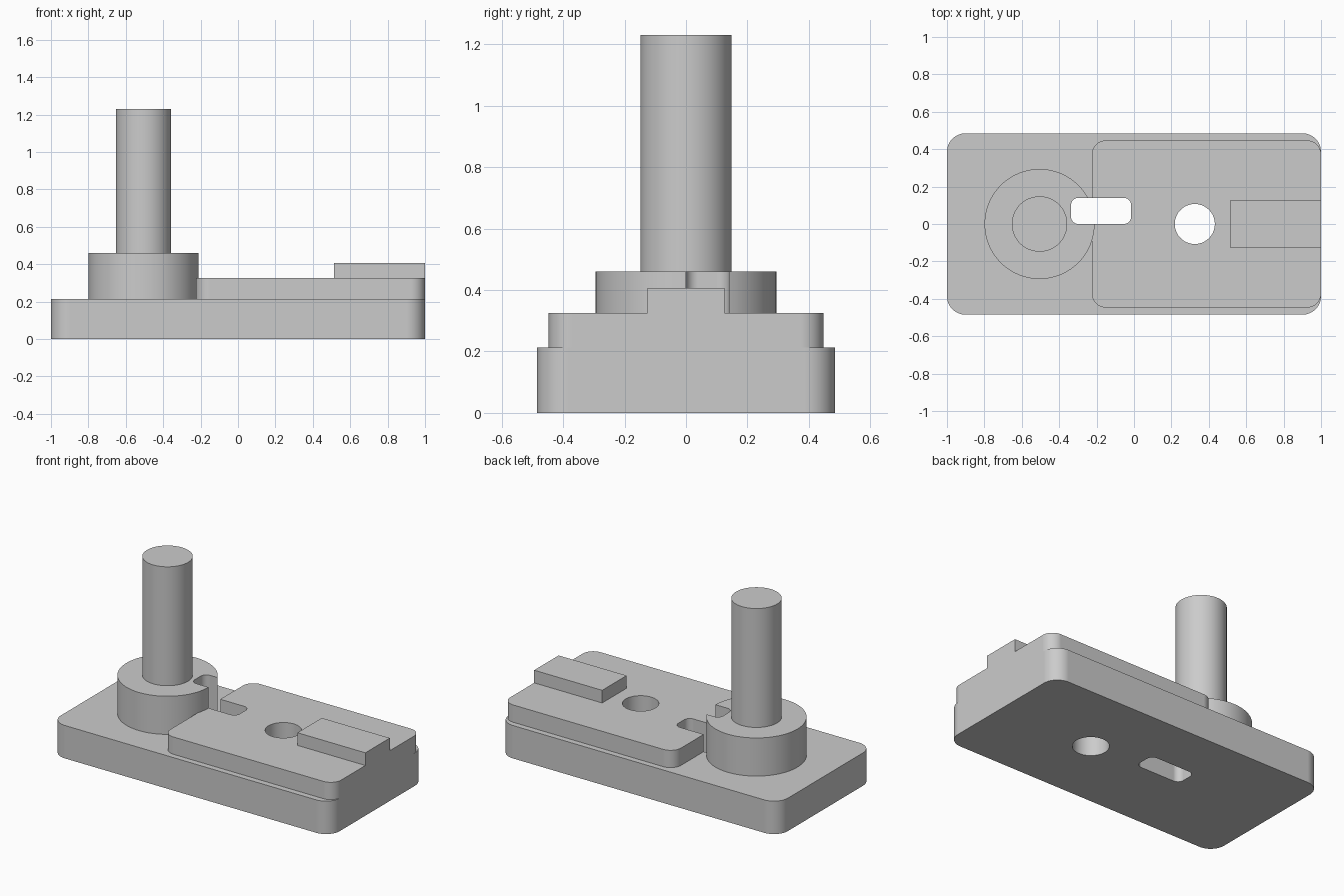
import bpy, bmesh
from math import pi, cos, sin, radians

cube = bpy.data.objects.get("Cube")
if cube:
    bpy.data.objects.remove(cube, do_unlink=True)

grey = bpy.data.materials.new("plain grey")
grey.use_nodes = True
COLOUR = (0.6, 0.6, 0.6, 1)
grey.diffuse_color = COLOUR
grey.node_tree.nodes["Principled BSDF"].inputs["Base Color"].default_value = COLOUR


def rounded(x0, x1, y0, y1, r, steps=14):
    """Outline of a rectangle with rounded corners, counter-clockwise."""
    pts = []
    centres = [(x1 - r, y1 - r), (x0 + r, y1 - r), (x0 + r, y0 + r), (x1 - r, y0 + r)]
    for k, (cx, cy) in enumerate(centres):
        for i in range(steps + 1):
            a = (k + i / steps) * pi / 2
            pts.append((cx + r * cos(a), cy + r * sin(a)))
    return pts


def circle(cx, cy, r, n=96):
    return [(cx + r * cos(2 * pi * i / n), cy + r * sin(2 * pi * i / n)) for i in range(n)]


def prism(name, outline, z0, z1):
    """Extrude a flat outline from z0 up to z1."""
    bm = bmesh.new()
    low = [bm.verts.new((x, y, z0)) for x, y in outline]
    high = [bm.verts.new((x, y, z1)) for x, y in outline]
    bm.faces.new(low[::-1])
    bm.faces.new(high)
    n = len(outline)
    for i in range(n):
        j = (i + 1) % n
        bm.faces.new((low[i], low[j], high[j], high[i]))
    mesh = bpy.data.meshes.new(name)
    bm.to_mesh(mesh)
    bm.free()
    mesh.materials.append(grey)
    ob = bpy.data.objects.new(name, mesh)
    bpy.context.collection.objects.link(ob)
    return ob


def combine(target, other, operation):
    """Apply a boolean and remove the helper solid."""
    mod = target.modifiers.new(operation.lower(), 'BOOLEAN')
    mod.operation = operation
    mod.solver = 'EXACT'
    mod.object = other
    bpy.context.view_layer.objects.active = target
    bpy.ops.object.modifier_apply(modifier=mod.name)
    bpy.data.objects.remove(other, do_unlink=True)


BASE_TOP, PLATE_TOP, BLOCK_TOP, BOSS_TOP, POST_TOP = 0.213, 0.325, 0.407, 0.46, 1.23
POST_X = -0.505

# Base slab with the parts that stand on it
body = prism("base_body", rounded(-1, 1, -0.485, 0.485, 0.1), 0, BASE_TOP)
block_outline = [(0.513, -0.125), (1, -0.125), (1, 0.125), (0.513, 0.125)]
for part in (
    prism("raised_plate", rounded(-0.225, 1, -0.447, 0.447, 0.075), BASE_TOP, PLATE_TOP),
    prism("end_block", block_outline, PLATE_TOP, BLOCK_TOP),
    prism("round_boss", circle(POST_X, 0, 0.294), BASE_TOP, BOSS_TOP),
):
    combine(body, part, 'UNION')

# Slot and round hole through the whole body
for cutter in (
    prism("slot_cutter", rounded(-0.337, -0.015, 0, 0.14, 0.04), -0.1, 0.6),
    prism("hole_cutter", circle(0.325, 0, 0.107), -0.1, 0.6),
):
    cutter.hide_render = True
    combine(body, cutter, 'DIFFERENCE')

# Tall post on the boss
post = prism("post", circle(POST_X, 0, 0.148), BOSS_TOP, POST_TOP)

# Smooth curved walls, crisp edges
for ob in (body, post):
    bpy.ops.object.select_all(action='DESELECT')
    ob.select_set(True)
    bpy.context.view_layer.objects.active = ob
    bpy.ops.object.shade_smooth_by_angle(angle=radians(30))
    weighted = ob.modifiers.new("even_normals", 'WEIGHTED_NORMAL')
    weighted.keep_sharp = True
